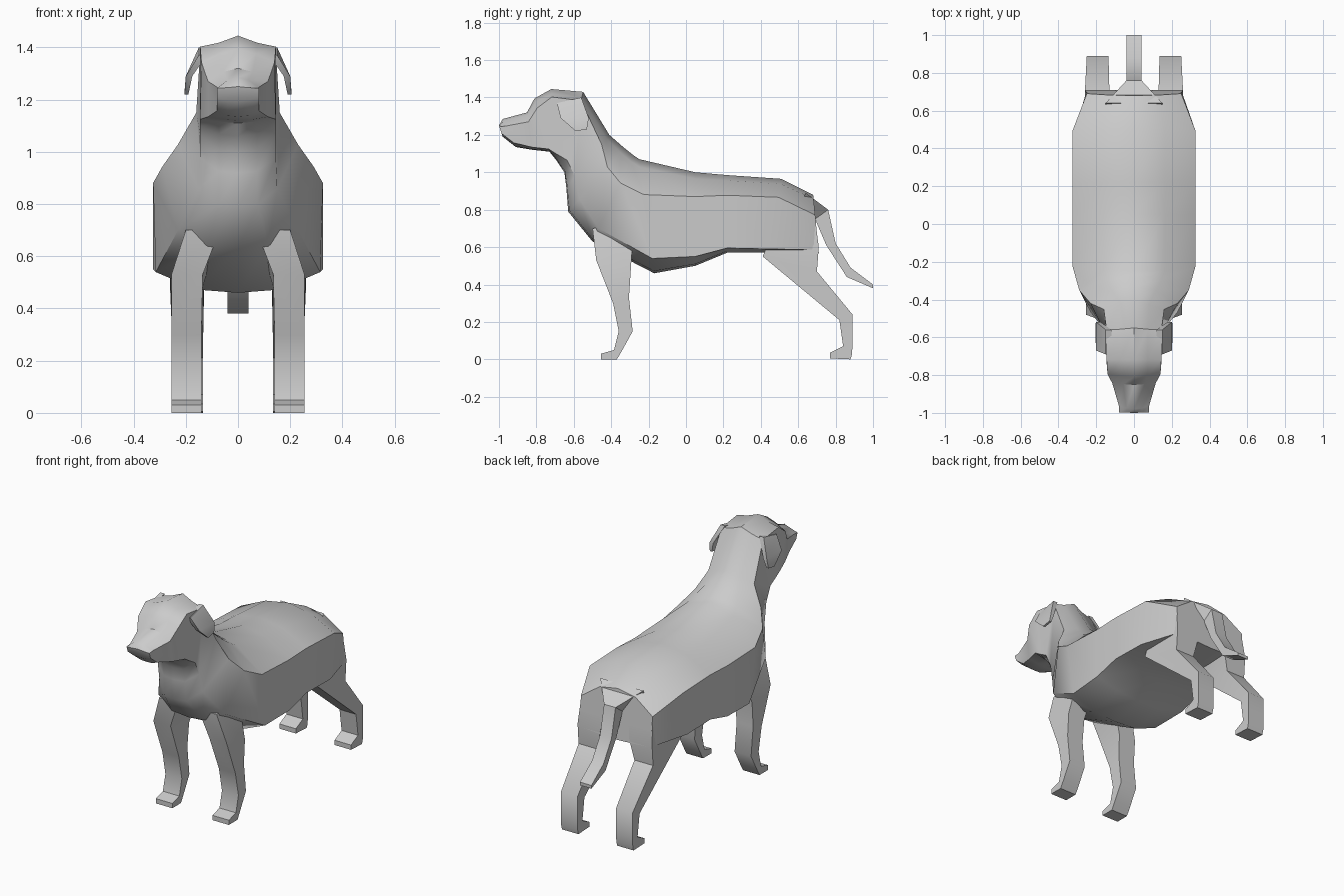
import bpy, bmesh, math


def loft(name, rings):
    """Skin a list of equal-length rings, capped at both ends."""
    bm = bmesh.new()
    vs = [[bm.verts.new(p) for p in r] for r in rings]
    n = len(vs[0])
    for a, b in zip(vs, vs[1:]):
        for i in range(n):
            j = (i + 1) % n
            bm.faces.new((a[i], a[j], b[j], b[i]))
    bm.faces.new(vs[0])
    bm.faces.new(vs[-1])
    bmesh.ops.recalc_face_normals(bm, faces=bm.faces)
    me = bpy.data.meshes.new(name)
    bm.to_mesh(me)
    bm.free()
    ob = bpy.data.objects.new(name, me)
    bpy.context.collection.objects.link(ob)
    bpy.ops.object.select_all(action='DESELECT')
    ob.select_set(True)
    bpy.context.view_layer.objects.active = ob
    bpy.ops.object.shade_smooth_by_angle(angle=math.radians(40))
    return ob


def body_ring(yt, zt, yb, zb, w, wl, a, b):
    """Ten-sided section between a top and a bottom centre point."""
    half = [(0, 0), (.5 * w, .07), (w, a), (wl, b), (.5 * wl, .98), (0, 1)]
    pts = half + [(-x, t) for x, t in half[-2:0:-1]]
    return [(x, yt + t * (yb - yt), zt + t * (zb - zt)) for x, t in pts]


def limb(name, sections, sides=(-1, 1)):
    """Four-sided limb; section = front y,z, back y,z, inner x, outer x."""
    for s in sides:
        rings = [[(s * x0, fy, fz), (s * x1, fy, fz), (s * x1, by, bz), (s * x0, by, bz)]
                 for fy, fz, by, bz, x0, x1 in sections]
        side = {-1: "_left", 1: "_right"}[s] if len(sides) > 1 else ""
        loft(name + side, rings)


# Head, neck and torso in one skin, nose to rump
loft("body", [body_ring(*r) for r in [
    (-1.00, 1.25, -.98, 1.19, .08, .08, .10, .70),
    (-.98, 1.285, -.91, 1.135, .08, .08, .25, .85),
    (-.85, 1.32, -.82, 1.12, .115, .115, .25, .93),
    (-.81, 1.395, -.73, 1.11, .14, .145, .18, .95),
    (-.72, 1.445, -.69, 1.06, .145, .145, .11, .90),
    (-.55, 1.43, -.65, 1.00, .145, .145, .11, .85),
    (-.41, 1.20, -.64, .92, .16, .145, .18, .80),
    (-.33, 1.13, -.63, .79, .23, .15, .30, .80),
    (-.28, 1.09, -.50, .63, .29, .23, .32, .85),
    (-.25, 1.07, -.17, .46, .325, .315, .31, .87),
    (.05, 1.00, .05, .50, .325, .325, .26, .90),
    (.22, .985, .22, .57, .325, .325, .26, .94),
    (.51, .965, .45, .57, .325, .325, .25, .95),
    (.68, .88, .71, .57, .25, .25, .35, .95)]])

# Front legs
limb("front_leg", [
    (-.50, .70, -.28, .72, .07, .20),
    (-.48, .53, -.295, .48, .135, .255),
    (-.39, .30, -.305, .33, .14, .255),
    (-.36, .15, -.285, .15, .14, .255),
    (-.385, .05, -.34, .05, .14, .255),
    (-.455, .03, -.36, .015, .14, .255),
    (-.455, 0, -.37, 0, .14, .255)])

# Hind legs
limb("hind_leg", [
    (.45, .70, .69, .75, .08, .25),
    (.43, .60, .71, .60, .10, .26),
    (.41, .55, .70, .47, .13, .26),
    (.82, .21, .89, .24, .135, .25),
    (.84, .07, .89, .08, .135, .25),
    (.77, .035, .888, .03, .135, .25),
    (.77, .005, .88, 0, .135, .25)])

# Folded ears
limb("ear", [
    (-.69, 1.37, -.56, 1.40, .12, .15),
    (-.67, 1.29, -.52, 1.29, .175, .20),
    (-.59, 1.22, -.53, 1.23, .19, .205)])

# Tail, flared at its root
limb("tail", [
    (.62, .84, .64, .89, -.15, .15),
    (.69, .75, .76, .80, -.04, .04),
    (.75, .61, .80, .62, -.04, .04),
    (.86, .44, .88, .49, -.04, .04),
    (1.0, .38, 1.0, .40, -.04, .04)], sides=(1,))
